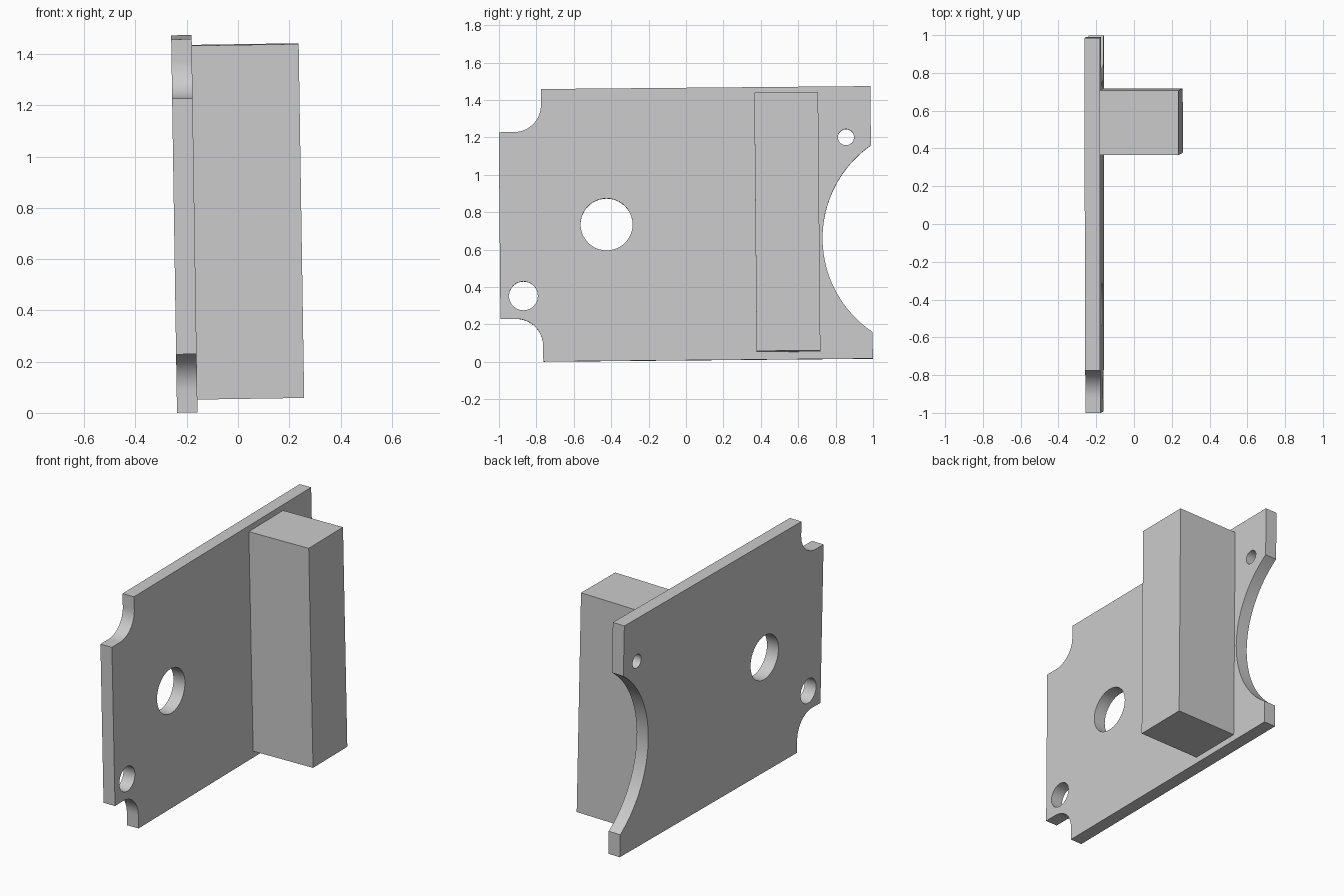
import bpy, bmesh
from math import sin, cos, radians
from mathutils import Matrix

if "Cube" in bpy.data.objects:
    bpy.data.objects.remove(bpy.data.objects["Cube"])

# The whole part leans very slightly about x and y
TILT = Matrix.Rotation(-0.0155, 4, 'Y') @ Matrix.Rotation(0.009, 4, 'X')
# Profile plane (u, v) stands up as (y, z), thickness along x
UPRIGHT = Matrix(((0, 0, 1, 0), (1, 0, 0, 0), (0, 1, 0, 0), (0, 0, 0, 1)))


def arc(u, v, r, a0, a1, n):
    angles = [radians(a0 + (a1 - a0) * i / n) for i in range(n + 1)]
    return [(u + r * cos(a), v + r * sin(a)) for a in angles]


def finish(obj, local):
    bm = bmesh.new()
    bm.from_mesh(obj.data)
    bm.transform(TILT @ local)
    bmesh.ops.remove_doubles(bm, verts=bm.verts, dist=0.0002)
    bmesh.ops.recalc_face_normals(bm, faces=bm.faces)
    bm.to_mesh(obj.data)
    bm.free()
    bpy.ops.object.shade_smooth_by_angle()


# Plate outline: notched left corners, large circular bite on the right
bottom, top, left, right = 0.011, 1.468, -0.990, 0.999
notch = -0.763
outline = [(notch, bottom), (right, bottom)]
outline += arc(1.341, 0.652, 0.605, 235.6, 124.4, 40)
outline += [(right, top), (notch, top)]
outline += arc(notch - 0.145, 1.239 + 0.145, 0.145, 0, -90, 16)
outline += [(left, 1.239), (left, 0.241)]
outline += arc(notch - 0.145, 0.241 - 0.145, 0.145, 90, 0, 16)
holes = [(-0.418, 0.741, 0.139), (-0.866, 0.363, 0.077), (0.866, 1.196, 0.043)]

# Plate: filled outline with three round holes
curve = bpy.data.curves.new("plate", 'CURVE')
curve.dimensions = '2D'
curve.fill_mode = 'BOTH'
curve.extrude = 0.04
for loop in [outline] + [arc(*h, 0, 352.5, 47) for h in holes]:
    spline = curve.splines.new('POLY')
    spline.points.add(len(loop) - 1)
    for point, (u, v) in zip(spline.points, loop):
        point.co = (u, v, 0, 1)
    spline.use_cyclic_u = True
plate = bpy.data.objects.new("plate", curve)
bpy.context.collection.objects.link(plate)
bpy.context.view_layer.objects.active = plate
plate.select_set(True)
bpy.ops.object.convert(target='MESH')
plate = bpy.context.object
finish(plate, Matrix.Translation((-0.198, 0, 0)) @ UPRIGHT)

# Upright block against the plate face
bpy.ops.mesh.primitive_cube_add(size=1)
block = bpy.context.object
block.name = "upright_block"
lo, hi = (-0.158, 0.378, 0.051), (0.259, 0.719, 1.432)
centre = [(a + b) / 2 for a, b in zip(lo, hi)]
size = [b - a for a, b in zip(lo, hi)]
finish(block, Matrix.Translation(centre) @ Matrix.Diagonal((*size, 1)))
